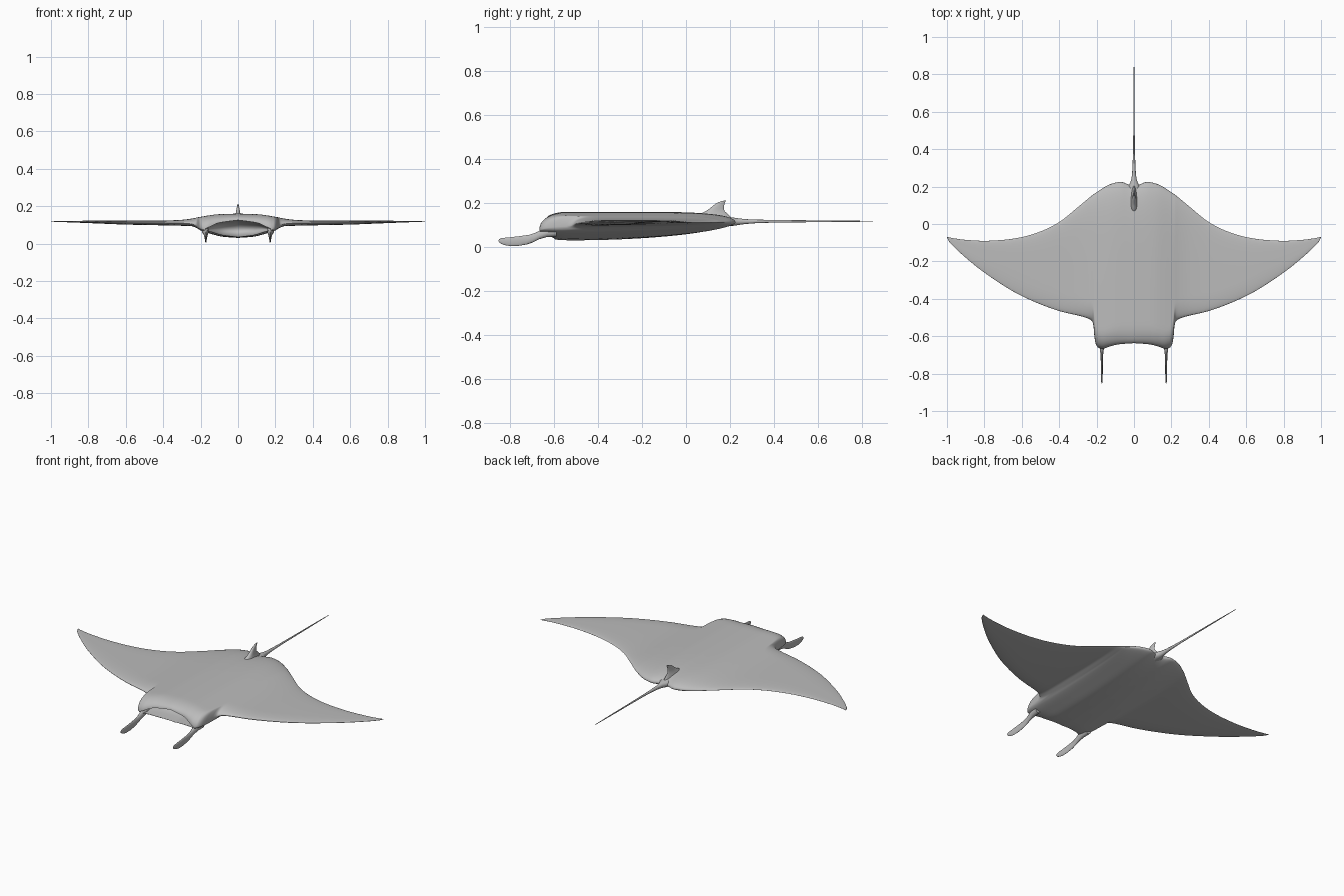
import bpy, bmesh, math

if "Cube" in bpy.data.objects:
    bpy.data.objects.remove(bpy.data.objects["Cube"])

grey = bpy.data.materials.new("ray grey")
grey.diffuse_color = (0.5, 0.5, 0.5, 1)
grey.use_nodes = True
grey.node_tree.nodes["Principled BSDF"].inputs["Base Color"].default_value = grey.diffuse_color


def curve(pts):
    """Smooth interpolation through (x, value) pairs, free of overshoot."""
    n = len(pts)
    s = [(pts[i + 1][1] - pts[i][1]) / (pts[i + 1][0] - pts[i][0]) for i in range(n - 1)]
    m = [s[0]] + [2 * a * b / (a + b) if a * b > 0 else 0 for a, b in zip(s, s[1:])] + [s[-1]]

    def f(x):
        x = min(max(x, pts[0][0]), pts[-1][0])
        i = max(k for k in range(n - 1) if pts[k][0] <= x)
        (x0, a), (x1, b) = pts[i], pts[i + 1]
        h = x1 - x0
        u = (x - x0) / h
        return (a * (1 + 2 * u) * (1 - u) ** 2 + h * m[i] * u * (1 - u) ** 2
                + b * u * u * (3 - 2 * u) + h * m[i + 1] * u * u * (u - 1))
    return f


def loft(name, rings, caps=True, mirror=False, angle=50):
    """Skin a list of equal closed rings of points."""
    bm = bmesh.new()
    rows = [[bm.verts.new(p) for p in r] for r in rings]
    n = len(rows[0])
    for a, b in zip(rows, rows[1:]):
        for i in range(n):
            j = (i + 1) % n
            bm.faces.new((a[i], a[j], b[j], b[i]))
    if caps:
        bm.faces.new(rows[0])
        bm.faces.new(rows[-1])
    bmesh.ops.remove_doubles(bm, verts=bm.verts, dist=0.0002)
    bmesh.ops.recalc_face_normals(bm, faces=bm.faces)
    me = bpy.data.meshes.new(name)
    bm.to_mesh(me)
    bm.free()
    ob = bpy.data.objects.new(name, me)
    bpy.context.collection.objects.link(ob)
    me.materials.append(grey)
    if mirror:
        mod = ob.modifiers.new("mirror", 'MIRROR')
        mod.merge_threshold = 0.0005
    bpy.ops.object.select_all(action='DESELECT')
    ob.select_set(True)
    bpy.context.view_layer.objects.active = ob
    bpy.ops.object.shade_smooth_by_angle(angle=math.radians(angle))
    return ob


# Outline and thickness of the body and wings, by distance from the centre
lead = curve([(0, -.637), (.08, -.643), (.13, -.655), (.17, -.667), (.19, -.662), (.203, -.645),
              (.211, -.61), (.217, -.54), (.226, -.517), (.26, -.5), (.4, -.465), (.6, -.385),
              (.8, -.26), (.9, -.18), (.97, -.115), (.99, -.092), (1, -.07)])
trail = curve([(0, .205), (.025, .21), (.07, .225), (.12, .215), (.2, .17), (.3, .09), (.4, .01),
               (.5, -.04), (.6, -.07), (.7, -.085), (.8, -.09), (.9, -.085), (.97, -.075), (1, -.068)])
top = curve([(0, .16), (.1, .157), (.2, .143), (.25, .133), (.3, .127), (.4, .123), (.8, .122), (1, .121)])
bottom = curve([(0, .03), (.08, .036), (.15, .053), (.18, .062), (.2, .07), (.22, .082),
                (.25, .093), (.4, .097), (.6, .101), (.8, .109), (1, .117)])
nose_z = curve([(0, .1), (.1, .094), (.18, .076), (.2, .082), (.22, .096), (.26, .108), (.4, .11), (1, .119)])
edge_z = curve([(0, .112), (.4, .112), (1, .119)])
upper_lip = curve([(0, .42), (.1, .27), (.16, .1), (.19, 0), (1, 0)])
lower_lip = curve([(0, .92), (.1, .8), (.16, .45), (.19, 0), (1, 0)])


def section(x):
    yl, yt = lead(x), trail(x)
    chord = yt - yl
    jaw = .04 * max(0, 1 - (x / .18) ** 2)
    depth = .15 * math.sqrt(max(0, 1 - (x / .175) ** 2))
    rnd = min(.1, .4 * chord)
    N = 36

    def point(k, up):
        t = (1 - math.cos(math.pi * k / N)) / 2
        d = min(1, t * chord / rnd)
        rise = math.sqrt(1 - (1 - d) ** 2)
        b = min(1, t / .45)
        mid = nose_z(x) + (edge_z(x) - nose_z(x)) * b * b * (3 - 2 * b)
        if up:
            lip, z = upper_lip(x), top(x)
            shape = math.sqrt(max(0, 1 - t ** 8))
            y = yl + t * chord
        else:
            lip, z = lower_lip(x), bottom(x)
            shape = (1 - .7 * t ** 2.5) * math.sqrt(max(0, 1 - t ** 14))
            y = yl + jaw + t * (chord - jaw)
        return (x, y, mid + (z - mid) * shape * (lip + (1 - lip) * rise))

    ring = [point(k, False) for k in range(N + 1)] + [point(k, True) for k in range(N - 1, -1, -1)]
    a, b = ring[-1], ring[0]
    # mouth hollow from upper lip back to lower lip
    for k in range(1, 12):
        u = k / 12
        ring.append((x, a[1] + (b[1] - a[1]) * u + depth * math.sin(math.pi * u) ** .6,
                     a[2] + (b[2] - a[2]) * (1 - math.cos(math.pi * u)) / 2))
    return ring


xs = [i * .0125 for i in range(15)] + [.18 + i * .004 for i in range(16)]
xs += [.25 + i * .025 for i in range(29)] + [.96, .97, .98, .988, .994, .998, 1]
loft("body_and_wings", [section(x) for x in xs], caps=False, mirror=True, angle=60)


def oval(cx, cy, cz, rx, ry, rz, n=20):
    """Ring around a centre; ry and rz tilt the tall axis in the side plane."""
    return [(cx + rx * math.cos(a), cy + ry * math.sin(a), cz + rz * math.sin(a))
            for a in (2 * math.pi * i / n for i in range(n))]


# Whip tail
tail = [(.16, .036, .022), (.2, .032, .02), (.22, .021, .018), (.24, .014, .015), (.27, .01, .011),
        (.32, .0075, .008), (.4, .0045, .006), (.55, .0035, .0045), (.7, .003, .0035), (.85, .0012, .0015)]
loft("tail", [oval(0, y, .114 + .003 * min(1, (y - .16) / .2), w, 0, h, 12) for y, w, h in tail])

# Head fins: flat paddles (y, z, half width, tall axis y, tall axis z)
paddle = [(-.59, .07, .018, 0, .022), (-.63, .067, .017, .004, .022), (-.66, .058, .012, .008, .023),
          (-.69, .043, .008, .009, .023), (-.72, .033, .006, .006, .022), (-.76, .027, .005, .002, .022),
          (-.8, .024, .005, -.001, .02), (-.83, .025, .004, -.003, .016), (-.845, .026, .003, -.003, .011),
          (-.852, .027, .002, -.001, .004)]
loft("head_fin", [oval(.172 + .02 * max(0, (y + .66) / .1) * .3, y, z, w, a, b) for y, z, w, a, b in paddle],
     mirror=True)

# Back fin: swept upright sections (height, front y, rear y, half width)
fin = [(.135, .05, .205, .02), (.152, .066, .188, .015), (.163, .09, .175, .011), (.175, .108, .172, .009),
       (.188, .123, .173, .007), (.199, .138, .176, .005), (.207, .157, .18, .0035), (.211, .173, .182, .001)]
loft("back_fin", [[(w * math.sin(a) * (1 + .4 * -math.cos(a)), (f + r) / 2 + (r - f) / 2 * math.cos(a), z)
                   for a in (2 * math.pi * i / 20 for i in range(20))] for z, f, r, w in fin])
